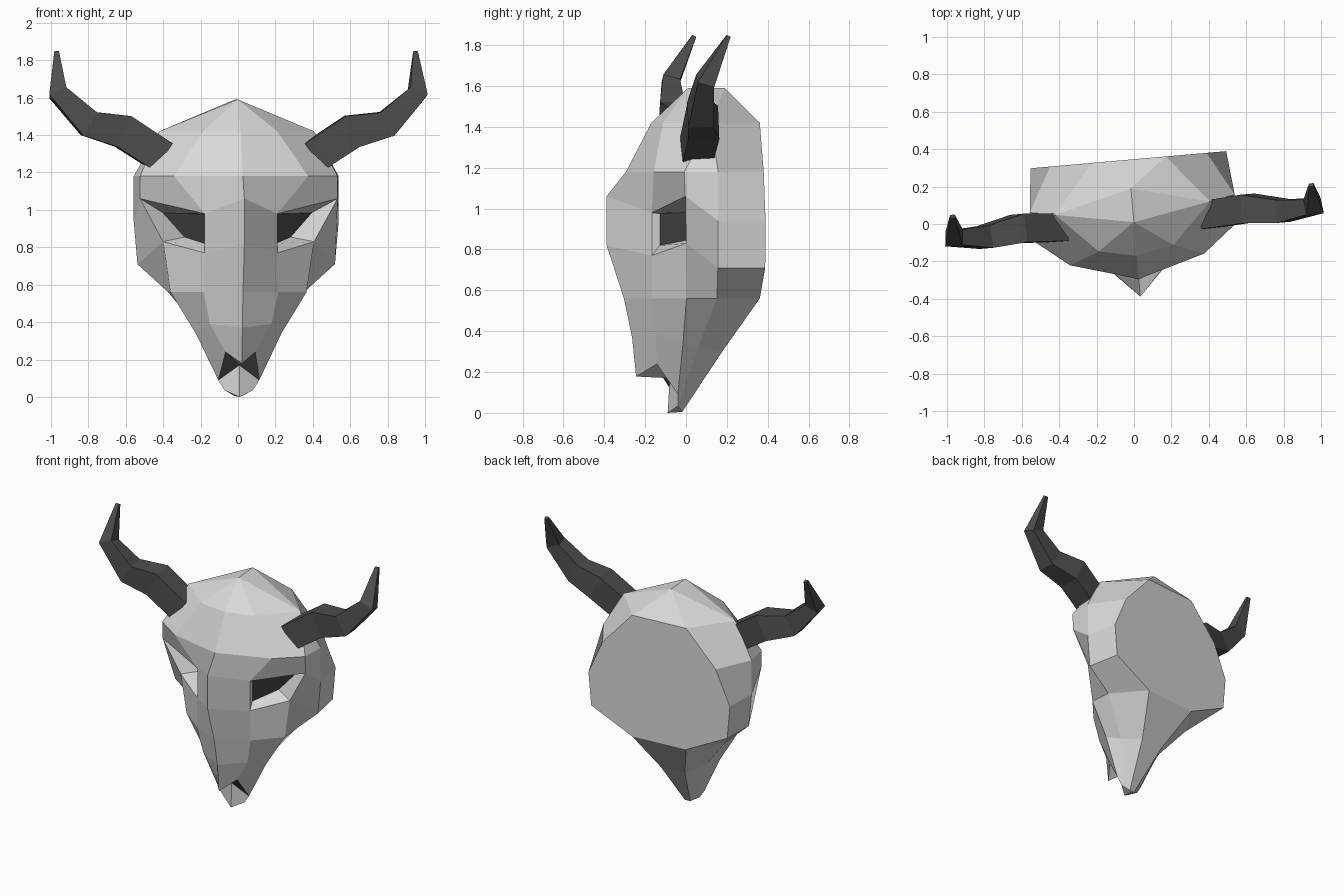
import bpy, bmesh, math
from mathutils import Vector

if "Cube" in bpy.data.objects:
    bpy.data.objects.remove(bpy.data.objects["Cube"])

YAW = math.radians(5)      # the whole mask is turned slightly


def material(name, rgb):
    m = bpy.data.materials.new(name)
    m.diffuse_color = (*rgb, 1)
    m.use_nodes = True
    m.node_tree.nodes["Principled BSDF"].inputs["Base Color"].default_value = m.diffuse_color
    return m


BONE = material("bone grey", (0.69, 0.69, 0.69))
DARK = material("charcoal", (0.075, 0.075, 0.075))


def finish(name, bm, mats):
    bmesh.ops.remove_doubles(bm, verts=bm.verts, dist=1e-4)
    bmesh.ops.recalc_face_normals(bm, faces=bm.faces)
    me = bpy.data.meshes.new(name)
    bm.to_mesh(me)
    bm.free()
    for m in mats:
        me.materials.append(m)
    ob = bpy.data.objects.new(name, me)
    ob.rotation_euler.z = YAW
    bpy.context.collection.objects.link(ob)
    return ob


def add_face(bm, pts, dark=0):
    """Adds a face and its mirror image, dropping repeated corners."""
    clean = []
    for p in pts:
        if p not in clean:
            clean.append(p)
    if len(clean) < 3:
        return
    for s in (1, -1):
        f = bm.faces.new([bm.verts.new((s * x, y, z)) for x, y, z in clean])
        f.material_index = dark


# Vertical contour lines of the right half, crown to muzzle
crown_f, crown_b, temple = (0, .01, 1.59), (0, .19, 1.59), (.415, .085, 1.42)
ridge = [crown_f, (0, -.17, 1.42), (0, -.295, 1.18), (0, -.39, 1.06),
         (0, -.39, .82), (0, -.305, .56), (0, -.265, .37), (0, -.245, .178)]
inner = [crown_f, (.2, -.13, 1.42), (.36, -.19, 1.18), (.195, -.185, .98),
         (.195, -.185, .77), (.2, -.185, .56), (.165, -.165, .39), (.08, -.15, .24)]
outer = [crown_f, temple, (.53, -.055, 1.18), (.53, -.05, 1.06),
         (.405, -.035, .83), (.365, -.03, .56), (.23, -.035, .34), (.11, -.05, .09)]
side = [crown_b, temple, (.55, .11, 1.18), (.55, .11, .94),
        (.53, .11, .71), (.365, .12, .56), (.17, .045, .32), (.075, -.045, .035)]
back = [crown_b, (.2, .345, 1.42), (.42, .345, 1.18), (.525, .345, .94),
        (.505, .345, .71), (.2, .345, .56), (.09, .17, .3), (.02, -.02, .005)]
mid_back = [(0, y, z) for x, y, z in back]
columns = [ridge, inner, outer, side, back, mid_back]

# Skull shell: quads between neighbouring contours, leaving out the eye
bm = bmesh.new()
for c, (a, b) in enumerate(zip(columns, columns[1:])):
    for i in range(7):
        if not (c == 1 and i == 3):
            add_face(bm, [a[i], b[i], b[i + 1], a[i + 1]])

# Eye sockets: sloping walls around a dark floor
rim = [inner[3], outer[3], outer[4], inner[4]]
floor = [(.19, -.145, .975), (.4, .04, .985), (.285, .03, .855), (.19, -.145, .82)]
for i in range(4):
    j = (i + 1) % 4
    add_face(bm, [rim[i], rim[j], floor[j], floor[i]])
add_face(bm, floor, 1)

# Muzzle end: notch under the nose with dark nostrils
notch, chin = (0, -.08, .17), (0, -.09, 0)
add_face(bm, [ridge[7], inner[7], notch])
add_face(bm, [inner[7], outer[7], notch], 1)
add_face(bm, [notch, outer[7], side[7], chin])
add_face(bm, [chin, side[7], back[7], mid_back[7]])
finish("skull", bm, [BONE, DARK])

# Horns: square section swept along a bent path (x, y, z, half width)
path = [(.4, .015, 1.28, .087), (.615, .03, 1.42, .09), (.80, 0, 1.46, .072),
        (.965, .01, 1.625, .05), (.963, .125, 1.845, .012)]


def horn(name, s):
    bm = bmesh.new()
    pts = [Vector(p[:3]) for p in path]
    rings = []
    for i, p in enumerate(pts):
        t = (pts[min(i + 1, 4)] - pts[max(i - 1, 0)]).normalized()
        u = Vector((-t.z, 0, t.x)).normalized()
        v = t.cross(u)
        r = path[i][3]
        ring = []
        for a, b in ((1, 1), (-1, 1), (-1, -1), (1, -1)):
            q = p + u * a * r + v * b * r * .85
            ring.append(bm.verts.new((s * q.x, q.y, q.z)))
        rings.append(ring)
    for a, b in zip(rings, rings[1:]):
        for k in range(4):
            n = (k + 1) % 4
            bm.faces.new([a[k], a[n], b[n], b[k]])
    bm.faces.new(rings[0])
    bm.faces.new(rings[-1])
    finish(name, bm, [DARK])


horn("right_horn", 1)
horn("left_horn", -1)
